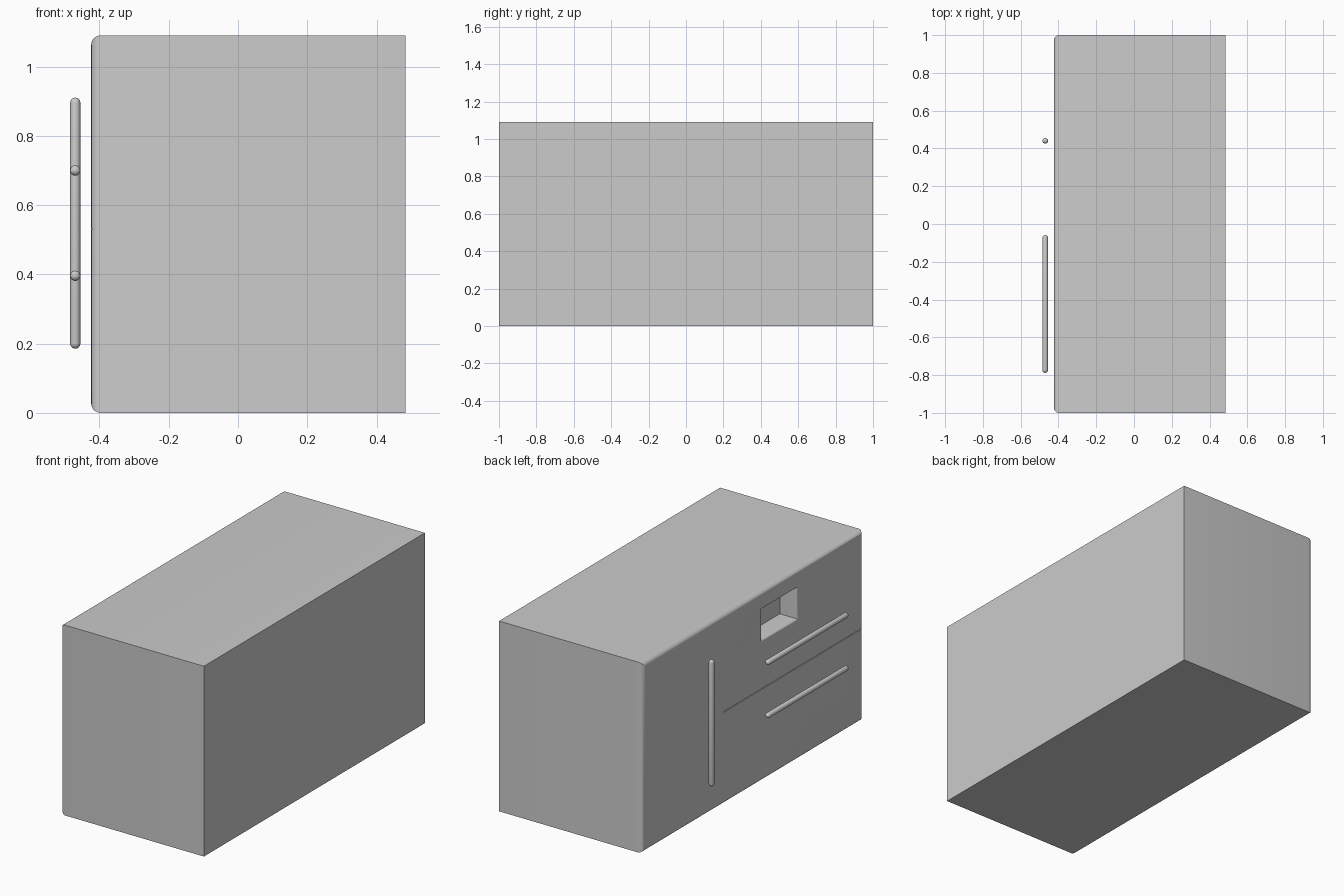
import bpy, bmesh, math
from mathutils import Matrix

if "Cube" in bpy.data.objects:
    bpy.data.objects.remove(bpy.data.objects["Cube"])

FRONT, BACK, H = -0.424, 0.484, 1.09   # door face, rear face, height


def finish(name, bm, hidden=False):
    bmesh.ops.recalc_face_normals(bm, faces=bm.faces[:])
    me = bpy.data.meshes.new(name)
    bm.to_mesh(me)
    bm.free()
    ob = bpy.data.objects.new(name, me)
    bpy.context.collection.objects.link(ob)
    ob.hide_render = hidden
    ob.hide_viewport = False
    return ob


def box(bm, x0, x1, y0, y1, z0, z1):
    m = Matrix.Translation(((x0 + x1) / 2, (y0 + y1) / 2, (z0 + z1) / 2)) \
        @ Matrix.Diagonal((x1 - x0, y1 - y0, z1 - z0, 1))
    bmesh.ops.create_cube(bm, size=1, matrix=m)


def smooth(ob):
    bpy.ops.object.select_all(action='DESELECT')
    ob.select_set(True)
    bpy.context.view_layer.objects.active = ob
    bpy.ops.object.shade_smooth_by_angle(angle=math.radians(35))


# cabinet with a rounded door perimeter
bm = bmesh.new()
box(bm, FRONT, BACK, -1, 1, 0, H)
rim = [e for e in bm.edges if all(v.co.x < 0 for v in e.verts)]
bmesh.ops.bevel(bm, geom=rim, offset=0.027, segments=5, profile=0.5, affect='EDGES')
cabinet = finish("cabinet", bm)

# dispenser recess cutter: stacked rectangles flaring at the rim
bm = bmesh.new()
r, depth = 0.014, 0.11
steps = [(r, -0.02)]
for i in range(5):
    t = i / 4 * math.pi / 2
    steps.append((r * (1 - math.sin(t)), r * (1 - math.cos(t))))
steps.append((0, depth))
rings = []
for o, d in steps:
    y0, y1, z0, z1 = -0.40 - o, -0.085 + o, 0.81 - o, 0.985 + o
    rings.append([bm.verts.new((FRONT + d, y, z))
                  for y, z in ((y0, z0), (y1, z0), (y1, z1), (y0, z1))])
for a, b in zip(rings, rings[1:]):
    for i in range(4):
        j = (i + 1) % 4
        bm.faces.new((a[i], a[j], b[j], b[i]))
bm.faces.new(rings[0])
bm.faces.new(rings[-1])
recess = finish("recess_cutter", bm, True)

# thin seam between the upper and lower doors
bm = bmesh.new()
box(bm, FRONT - 0.02, FRONT + 0.012, -0.985, 0.264, 0.529, 0.533)
seam = finish("seam_cutter", bm, True)

for cutter in (recess, seam):
    mod = cabinet.modifiers.new(cutter.name, 'BOOLEAN')
    mod.operation = 'DIFFERENCE'
    mod.solver = 'EXACT'
    mod.object = cutter
    bpy.context.view_layer.objects.active = cabinet
    bpy.ops.object.modifier_apply(modifier=mod.name)
    bpy.data.objects.remove(cutter)
smooth(cabinet)


# bar handles with rounded ends
def handle(name, y, z, length, horizontal):
    bm = bmesh.new()
    bmesh.ops.create_uvsphere(bm, u_segments=16, v_segments=8, radius=0.015)
    half = length / 2 - 0.015
    bm.verts.ensure_lookup_table()
    # split at the equator and stretch the halves apart
    eq = [e for e in bm.edges if all(abs(v.co.z) < 1e-5 for v in e.verts)]
    bmesh.ops.split_edges(bm, edges=eq)
    for f in bm.faces:
        f.tag = f.calc_center_median().z > 0
    for v in bm.verts:
        v.co.z += half if v.link_faces[0].tag else -half
    loops = [e for e in bm.edges if e.is_boundary]
    bmesh.ops.bridge_loops(bm, edges=loops)
    rot = Matrix.Rotation(math.pi / 2, 4, 'X') if horizontal else Matrix()
    bm.transform(Matrix.Translation((-0.47, y, z)) @ rot)
    smooth(finish(name, bm))


handle("tall_door_handle", 0.44, 0.548, 0.725, False)
handle("upper_door_handle", -0.423, 0.70, 0.73, True)
handle("lower_door_handle", -0.423, 0.396, 0.73, True)
